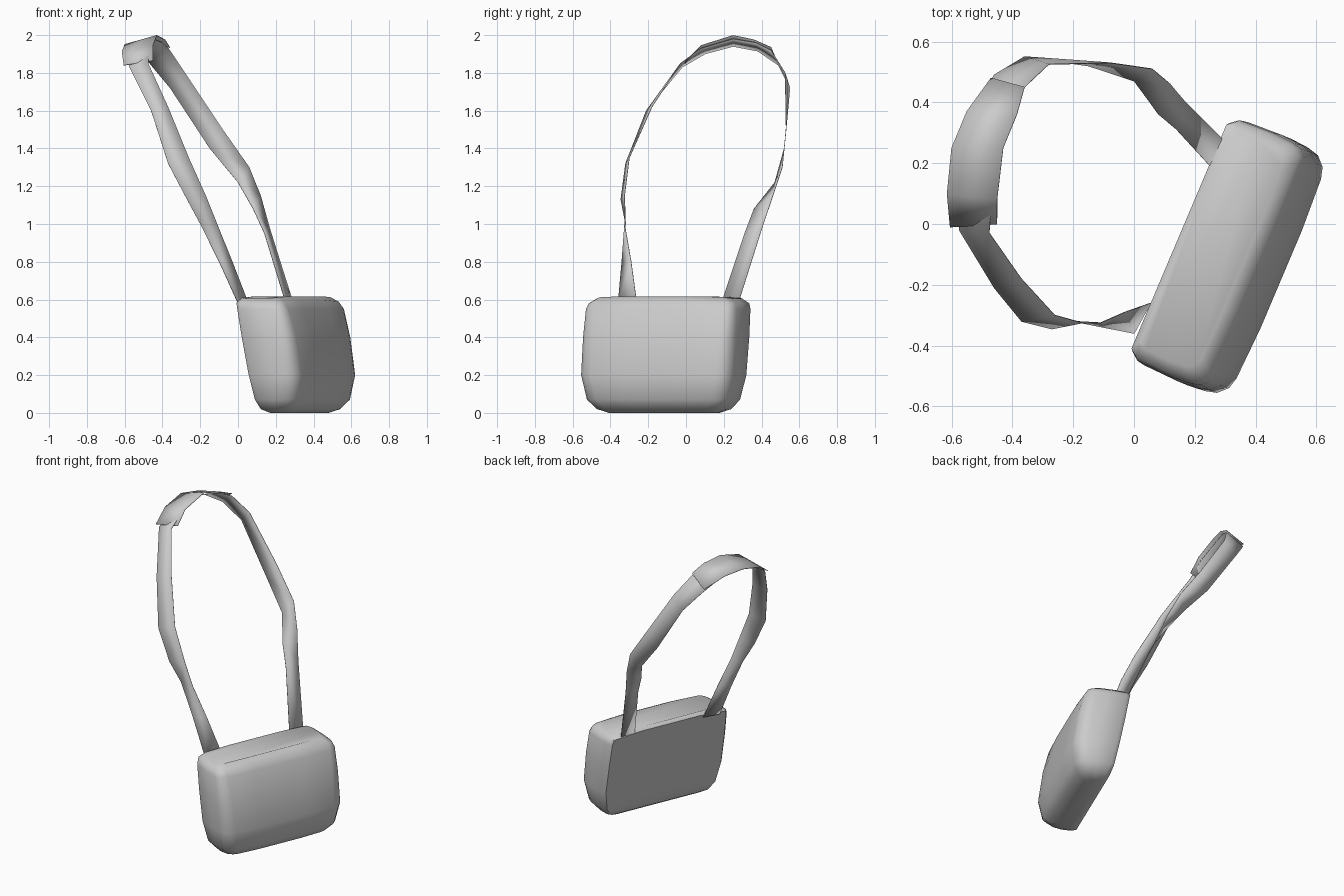
import bpy, bmesh, math
from mathutils import Vector

cube = bpy.data.objects.get("Cube")
if cube:
    bpy.data.objects.remove(cube, do_unlink=True)

grey = bpy.data.materials.new("light grey")
grey.use_nodes = True
grey.diffuse_color = (0.6, 0.6, 0.6, 1)
grey.node_tree.nodes["Principled BSDF"].inputs["Base Color"].default_value = (0.6, 0.6, 0.6, 1)


def finish(name, bm, angle):
    bmesh.ops.recalc_face_normals(bm, faces=bm.faces)
    mesh = bpy.data.meshes.new(name)
    bm.to_mesh(mesh)
    bm.free()
    mesh.materials.append(grey)
    ob = bpy.data.objects.new(name, mesh)
    bpy.context.collection.objects.link(ob)
    bpy.ops.object.select_all(action='DESELECT')
    ob.select_set(True)
    bpy.context.view_layer.objects.active = ob
    bpy.ops.object.shade_smooth_by_angle(angle=math.radians(angle))
    return ob


# Bag frame: long axis, outward axis, middle of the upper back edge
LONG = Vector((0.39, 0.92, 0))
OUT = Vector((0.92, -0.39, 0))
ORIGIN = Vector((0.145, -0.04, 0))


def half_ring(half, back, front, r):
    """Outline from the middle of the back round one end to the front."""
    pts = [(half * 0.5, back), (half - 0.02, back), (half, back + 0.025)]
    pts.append((half + 0.005, (back + front) / 2))
    for k in range(4):
        a = math.radians(30 * k)
        pts.append((half - r + r * math.cos(a), front - r + r * math.sin(a)))
    pts.append((half * 0.4, front + 0.008))
    return pts


# Bag: stacked outlines, leaning outward towards the bottom
levels = [  # height, half length, back, front, corner radius
    (0.0, 0.31, 0.15, 0.25, 0.05),
    (0.02, 0.365, 0.12, 0.30, 0.07),
    (0.07, 0.41, 0.105, 0.34, 0.08),
    (0.2, 0.435, 0.08, 0.36, 0.08),
    (0.4, 0.435, 0.04, 0.33, 0.075),
    (0.55, 0.43, 0.012, 0.29, 0.06),
    (0.597, 0.42, 0.003, 0.265, 0.05),
    (0.617, 0.385, 0.02, 0.225, 0.04),
]
bm = bmesh.new()
rings = []
for z, half, back, front, r in levels:
    side = half_ring(half, back, front, r)
    outline = side + [(-u, n) for u, n in reversed(side)]
    ring = []
    for u, n in outline:
        # upper ends sag a little
        sag = 0.02 * max(0, abs(u) - 0.33) / 0.1 if z > 0.58 else 0
        ring.append(bm.verts.new(ORIGIN + LONG * u + OUT * n + Vector((0, 0, z - sag))))
    rings.append(ring)
for low, high in zip(rings, rings[1:]):
    for i in range(len(low)):
        j = (i + 1) % len(low)
        bm.faces.new((low[i], low[j], high[j], high[i]))
bm.faces.new(rings[0])
bm.faces.new(rings[-1])
finish("bag_body", bm, 50)


def ribbon(name, pairs, thickness):
    """Band through pairs of edge points, with a slight crown."""
    bm = bmesh.new()
    rows = [[bm.verts.new(p), bm.verts.new(q)] for p, q in pairs]
    for a, b in zip(rows, rows[1:]):
        bm.faces.new((a[0], a[1], b[1], b[0]))
    ob = finish(name, bm, 60)
    mod = ob.modifiers.new("thickness", 'SOLIDIFY')
    mod.thickness = thickness
    mod.offset = 0


# Strap: twists from the front end of the bag, over the top, to the back end
ribbon("shoulder_strap", [
    ((0.00, -0.36, 0.58), (0.055, -0.26, 0.58)),
    ((-0.10, -0.34, 0.80), (-0.03, -0.29, 0.80)),
    ((-0.20, -0.32, 1.00), (-0.11, -0.325, 1.00)),
    ((-0.27, -0.345, 1.13), (-0.17, -0.325, 1.15)),
    ((-0.37, -0.32, 1.32), (-0.26, -0.30, 1.35)),
    ((-0.46, -0.21, 1.60), (-0.37, -0.18, 1.62)),
    ((-0.575, -0.02, 1.83), (-0.475, -0.03, 1.85)),
    ((-0.585, 0.10, 1.90), (-0.47, 0.08, 1.93)),
    ((-0.57, 0.25, 1.94), (-0.45, 0.25, 1.98)),
    ((-0.52, 0.38, 1.915), (-0.40, 0.37, 1.96)),
    ((-0.46, 0.49, 1.84), (-0.36, 0.45, 1.92)),
    ((-0.36, 0.55, 1.72), (-0.28, 0.525, 1.80)),
    ((-0.15, 0.52, 1.40), (-0.08, 0.53, 1.50)),
    ((0.00, 0.47, 1.22), (0.06, 0.51, 1.30)),
    ((0.08, 0.36, 1.08), (0.12, 0.46, 1.15)),
    ((0.14, 0.31, 0.95), (0.17, 0.40, 0.97)),
    ((0.25, 0.19, 0.59), (0.29, 0.28, 0.59)),
], 0.003)

# Wider pad over the top of the strap
ribbon("shoulder_pad", [
    ((-0.605, -0.01, 1.84), (-0.45, 0.0, 1.865)),
    ((-0.615, 0.10, 1.91), (-0.45, 0.08, 1.945)),
    ((-0.60, 0.25, 1.95), (-0.43, 0.25, 1.998)),
    ((-0.55, 0.37, 1.935), (-0.385, 0.36, 1.975)),
    ((-0.47, 0.48, 1.865), (-0.36, 0.45, 1.935)),
], 0.004)
